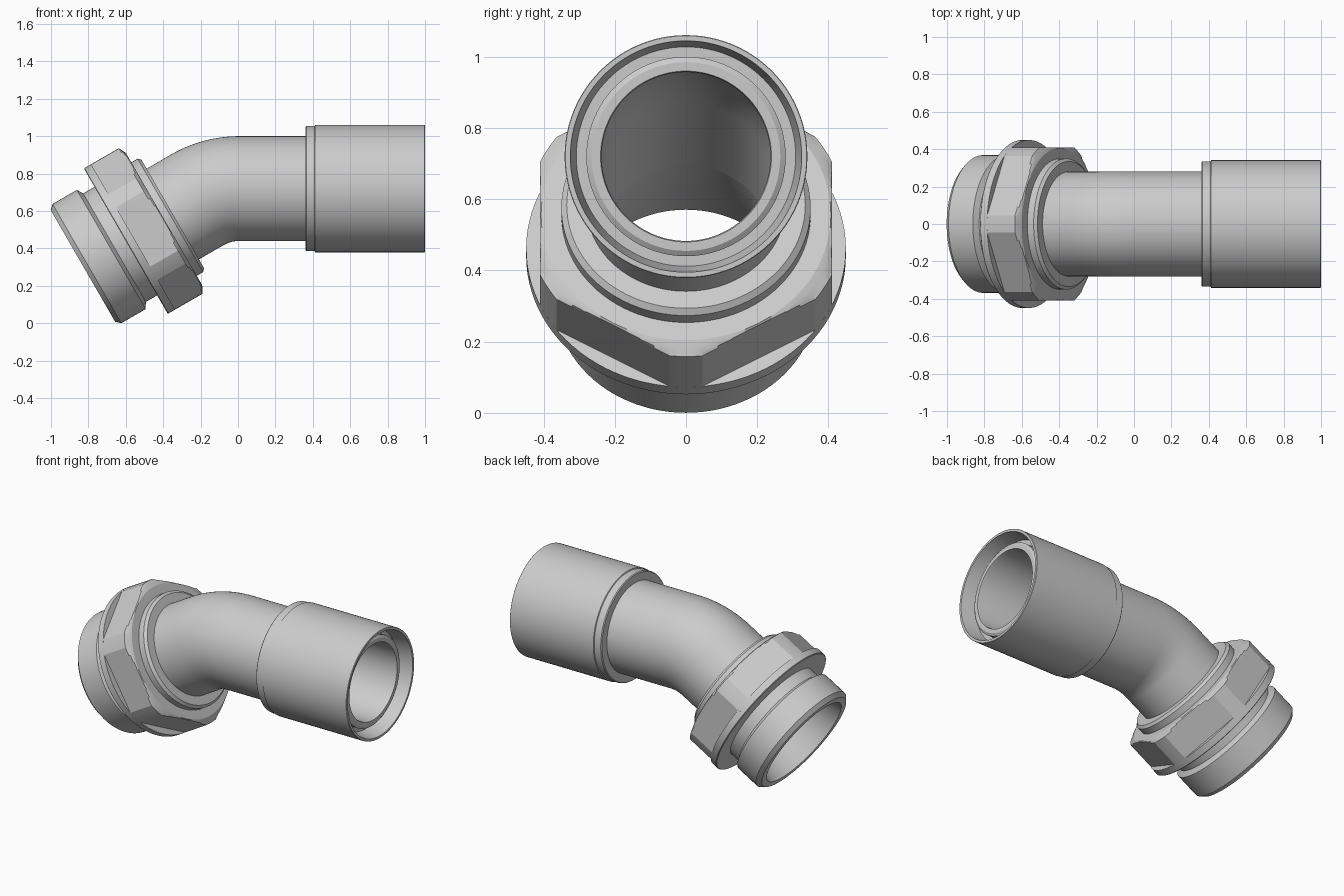
import bpy
import bmesh
from math import sin, cos, tan, radians, pi
from mathutils import Vector

if "Cube" in bpy.data.objects:
    bpy.data.objects.remove(bpy.data.objects["Cube"], do_unlink=True)

steel = bpy.data.materials.new("satin_steel")
steel.use_nodes = True
GREY = (0.6, 0.6, 0.6, 1)
steel.diffuse_color = GREY
steel.node_tree.nodes["Principled BSDF"].inputs["Base Color"].default_value = GREY

TILT = radians(30)
AXIS_Z = 0.72
LOW_ORIGIN = Vector((-0.34, 0, 0.589))
ROUND = [2 * pi * i / 96 for i in range(96)]


def high(x):
    """Centre and tilt on the level axis."""
    return Vector((x, 0, AXIS_Z)), 0.0


def low(s):
    """Centre and tilt on the sloping axis."""
    return LOW_ORIGIN + s * Vector((cos(TILT), 0, sin(TILT))), TILT


def sweep(name, stations, angles=ROUND, limit=None):
    """Loft a closed loop of rings; limit(angle) caps the radius."""
    bm = bmesh.new()
    rings = []
    for (centre, tilt), radius in stations:
        up = Vector((-sin(tilt), 0, cos(tilt)))
        side = Vector((0, 1, 0))
        ring = []
        for a in angles:
            r = min(radius, limit(a)) if limit else radius
            ring.append(bm.verts.new(centre + r * (cos(a) * side + sin(a) * up)))
        rings.append(ring)
    n = len(angles)
    for k, ring in enumerate(rings):
        after = rings[(k + 1) % len(rings)]
        for i in range(n):
            j = (i + 1) % n
            bm.faces.new((ring[i], ring[j], after[j], after[i]))
    bmesh.ops.recalc_face_normals(bm, faces=bm.faces)
    mesh = bpy.data.meshes.new(name)
    bm.to_mesh(mesh)
    bm.free()
    mesh.materials.append(steel)
    obj = bpy.data.objects.new(name, mesh)
    bpy.context.collection.objects.link(obj)
    bpy.ops.object.select_all(action='DESELECT')
    obj.select_set(True)
    bpy.context.view_layer.objects.active = obj
    bpy.ops.object.shade_smooth_by_angle(angle=radians(20))
    return obj


def turned(name, axis, profile):
    return sweep(name, [(axis(s), r) for s, r in profile])


# Bent tube: level run, thirty degree bend, sloping run
BEND = 0.45
BEND_X = -0.113 + BEND * tan(TILT / 2)
path = [high(0.94)]
for i in range(17):
    t = TILT * i / 16
    path.append((Vector((BEND_X - BEND * sin(t), 0,
                         AXIS_Z - BEND * (1 - cos(t)))), t))
path.append(low(-0.2))
outer = [(p, 0.28) for p in path]
inner = [(p, 0.237) for p in reversed(path)]
sweep("bent_tube", [(high(0.95), 0.265)] + outer + inner + [(high(0.95), 0.24)])

# Sleeve with stepped back edge and flared mouth
turned("end_sleeve", high, [
    (0.36, 0.27), (0.36, 0.33), (0.365, 0.335), (0.41, 0.335), (0.413, 0.341),
    (0.998, 0.341), (1.0, 0.339), (1.0, 0.325), (0.9, 0.308), (0.9, 0.27)])

# Lower connector with conical mouth, rim and neck groove
turned("connector_body", low, [
    (-0.565, 0.305), (-0.565, 0.345), (-0.54, 0.368), (-0.39, 0.368),
    (-0.37, 0.335), (-0.08, 0.335), (-0.08, 0.237), (-0.235, 0.237)])

# Hex nut with trimmed corners, chamfered front and round flange
FLAT, CORNER = 0.41, 0.449
TRIM = 24.1
sector = [-TRIM, -18, -12, -6, 0, 6, 12, 18, TRIM, 28, 32]
nut_angles = [radians(60 * k + d) for k in range(6) for d in sector]


def hex_limit(a):
    return FLAT / cos((a + pi / 6) % (pi / 3) - pi / 6)


nut_profile = [(-0.27, 0.32), (-0.27, CORNER), (-0.084, CORNER), (-0.079, 0.439),
               (-0.074, 0.429), (-0.069, 0.419), (-0.064, 0.407), (-0.064, 0.32)]
sweep("hex_nut", [(low(s), r) for s, r in nut_profile], nut_angles, hex_limit)
turned("nut_flange", low, [
    (-0.3, 0.32), (-0.3, 0.445), (-0.296, CORNER), (-0.255, CORNER), (-0.255, 0.32)])

# Retaining ring where the tube leaves the nut
turned("retaining_ring", low, [
    (-0.08, 0.27), (-0.08, 0.35), (-0.025, 0.35), (-0.01, 0.335), (-0.01, 0.27)])
